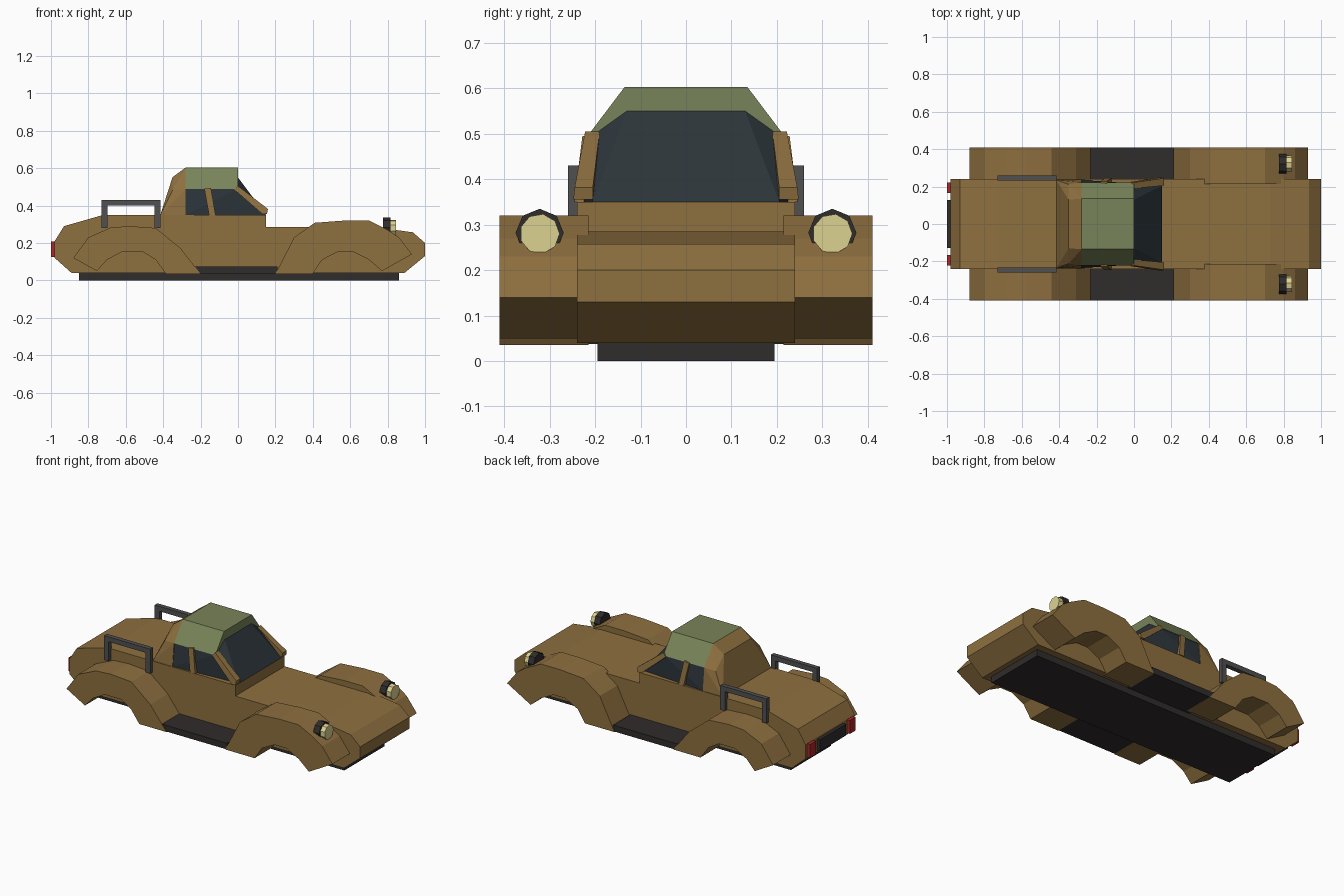
import bpy, bmesh, math
from mathutils import Matrix

if "Cube" in bpy.data.objects:
    bpy.data.objects.remove(bpy.data.objects["Cube"])

def mat(name, rgb):
    m = bpy.data.materials.new(name)
    m.diffuse_color = (*rgb, 1)
    m.use_nodes = True
    m.node_tree.nodes["Principled BSDF"].inputs["Base Color"].default_value = m.diffuse_color
    return m

PAINT = mat("tan_paint", (0.27, 0.16, 0.05))
GREEN = mat("green_roof", (0.19, 0.23, 0.10))
GLASS = mat("dark_glass", (0.025, 0.035, 0.042))
BLACK = mat("black_trim", (0.03, 0.025, 0.025))
STEEL = mat("steel", (0.08, 0.08, 0.08))
RED = mat("red_lamp", (0.4, 0.02, 0.02))
CREAM = mat("cream_lens", (0.72, 0.65, 0.28))

def finish(name, bm, m):
    bmesh.ops.recalc_face_normals(bm, faces=bm.faces)
    me = bpy.data.meshes.new(name)
    bm.to_mesh(me)
    bm.free()
    me.materials.append(m)
    ob = bpy.data.objects.new(name, me)
    bpy.context.collection.objects.link(ob)
    return ob

def extrude(name, profile, y0, y1, m):
    """Extrude an x/z profile from y0 to y1."""
    bm = bmesh.new()
    f = bm.faces.new([bm.verts.new((x, y0, z)) for x, z in profile])
    g = bmesh.ops.extrude_face_region(bm, geom=[f])["geom"]
    bmesh.ops.translate(bm, vec=(0, y1 - y0, 0),
                        verts=[v for v in g if isinstance(v, bmesh.types.BMVert)])
    return finish(name, bm, m)

def hull(name, pts, m, mirror=False):
    """Convex faceted solid; mirror adds the opposite-side points."""
    bm = bmesh.new()
    pts = list(pts) + ([(x, -y, z) for x, y, z in pts] if mirror else [])
    vs = [bm.verts.new(p) for p in pts]
    bmesh.ops.convex_hull(bm, input=vs)
    bmesh.ops.delete(bm, geom=[v for v in bm.verts if not v.link_faces], context='VERTS')
    bmesh.ops.dissolve_limit(bm, angle_limit=0.01, verts=bm.verts, edges=bm.edges)
    return finish(name, bm, m)

def box(name, x, y, z, m):
    return hull(name, [(a, b, c) for a in x for b in y for c in z], m)

def disc(name, x0, x1, y, z, r, n, m):
    bm = bmesh.new()
    bmesh.ops.create_cone(bm, cap_ends=True, segments=n, radius1=r, radius2=r, depth=x1 - x0,
                          matrix=Matrix.Translation(((x0 + x1) / 2, y, z))
                          @ Matrix.Rotation(math.pi / 2, 4, 'Y'))
    return finish(name, bm, m)

# Floor pan and running boards
box("chassis", (-.85, .86), (-.195, .195), (0, .045), BLACK)

# Main body
extrude("body", [(-.98, .12), (-.98, .21), (-.93, .29), (-.72, .35), (.15, .35), (.15, .285),
                 (.73, .285), (.935, .257), (1, .20), (1, .13), (.89, .04), (-.89, .04)],
        -.24, .24, PAINT)

# Cabin: glass, roof cap and rear panel
hull("cabin_glass", [(-.28, .235, .35), (-.28, .217, .488), (0, .217, .488),
                     (-.28, .13, .55), (0, .13, .55), (.15, .205, .35)], GLASS, True)
hull("roof", [(x, y, z) for x in (-.28, 0) for y, z in ((.222, .488), (.135, .603))], GREEN, True)
hull("cabin_rear", [(-.415, .235, .35), (-.35, .212, .482), (-.35, .13, .552),
                    (-.28, .222, .488), (-.28, .135, .603), (-.28, .237, .35)], PAINT, True)

FRONT = [(.20, .035), (.30, .23), (.41, .308), (.57, .32), (.70, .32), (.80, .27), (.86, .23),
         (.93, .14), (.77, .05), (.70, .11), (.615, .153), (.535, .153), (.45, .11), (.40, .035)]
REAR = [(-.20, .035), (-.31, .175), (-.44, .28), (-.58, .29), (-.68, .283), (-.80, .23),
        (-.88, .12), (-.755, .05), (-.70, .11), (-.62, .153), (-.51, .153), (-.44, .11), (-.385, .035)]

for s, side in ((-1, "right"), (1, "left")):
    # Fenders and running board
    extrude("front_fender_" + side, FRONT, s * .215, s * .41, PAINT)
    extrude("rear_fender_" + side, REAR, s * .215, s * .41, PAINT)
    box("running_board_" + side, (-.235, .21), (s * .19, s * .408), (.037, .075), BLACK)
    # Window pillars
    hull("windshield_pillar_" + side,
         [(x, s * y, z) for x, z, ys in ((-.02, .485, (.19, .225)), (0, .505, (.19, .222)),
                                         (.16, .382, (.205, .245)), (.155, .355, (.205, .248)),
                                         (.13, .355, (.205, .248))) for y in ys], PAINT)
    hull("door_pillar_" + side,
         [(x, s * y, z) for x, z, ys in ((-.18, .49, (.205, .228)), (-.145, .495, (.205, .228)),
                                         (-.12, .35, (.225, .246)), (-.155, .35, (.225, .246)))
          for y in ys], PAINT)
    # Side rail on the rear deck
    extrude("side_rail_" + side,
            [(-.73, .28), (-.73, .43), (-.415, .43), (-.415, .28), (-.447, .28), (-.447, .40),
             (-.698, .40), (-.698, .28)], s * .232, s * .26, STEEL)
    # Lamps
    disc("headlight_housing_" + side, .775, .815, s * .322, .282, .053, 8, BLACK)
    disc("headlight_lens_" + side, .80, .845, s * .322, .28, .044, 9, CREAM)
    box("tail_light_" + side, (-1, -.97), (s * .165, s * .222), (.125, .207), RED)

# Rear plate between the tail lights
box("rear_plate", (-1, -.97), (-.127, .127), (.13, .2), BLACK)
